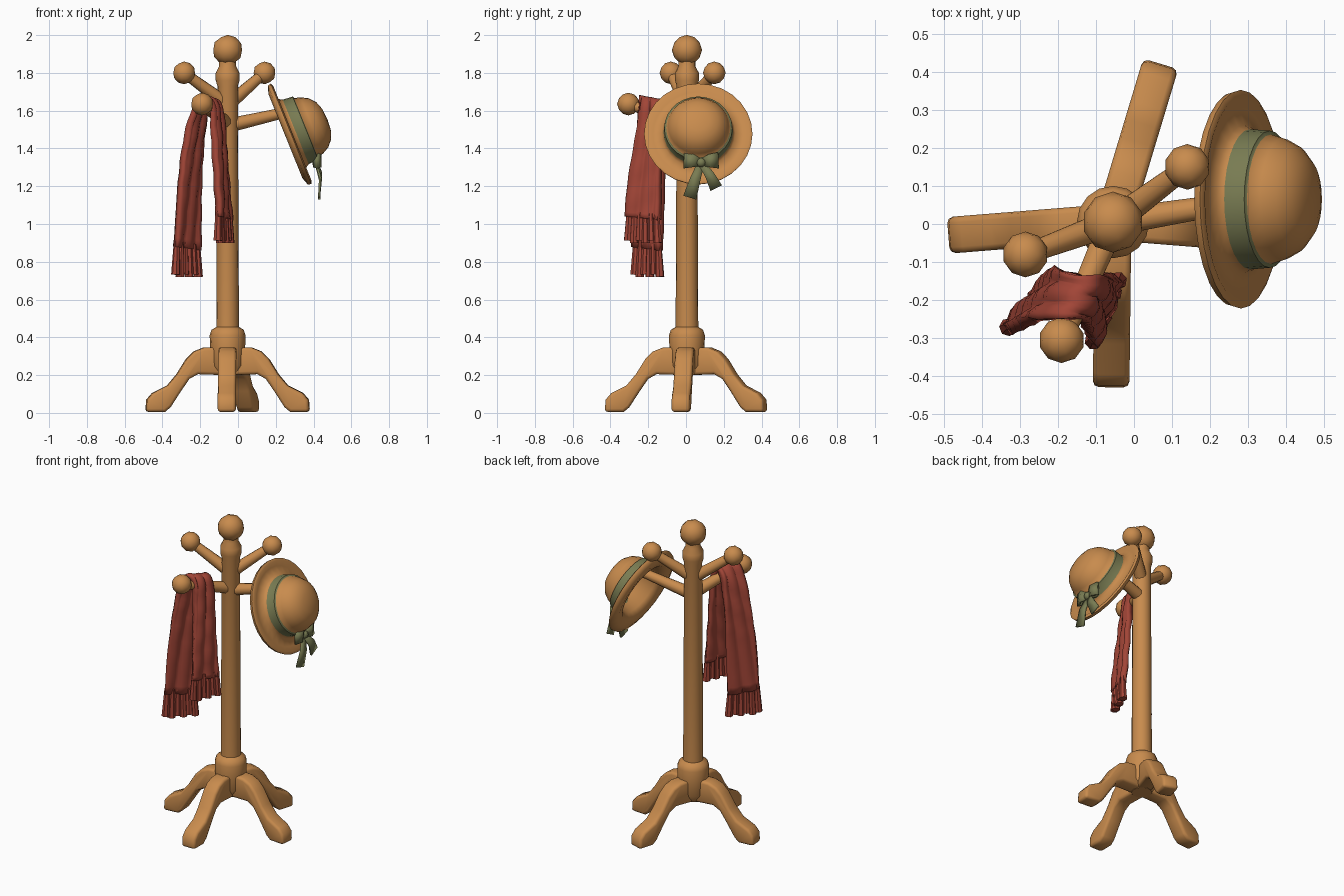
import bpy, bmesh, math
from mathutils import Vector, Matrix

if "Cube" in bpy.data.objects:
    bpy.data.objects.remove(bpy.data.objects["Cube"])


def material(name, rgb):
    m = bpy.data.materials.new(name)
    m.use_nodes = True
    m.diffuse_color = (*rgb, 1)
    m.node_tree.nodes["Principled BSDF"].inputs["Base Color"].default_value = (*rgb, 1)
    return m


WOOD = material("warm_wood", (0.58, 0.26, 0.075))
RED = material("brick_red_wool", (0.36, 0.06, 0.038))
GREEN = material("olive_ribbon", (0.19, 0.2, 0.085))
CENTRE = Vector((-0.055, 0.005, 0))


def finish(bm, name, mats, angle=50):
    bmesh.ops.recalc_face_normals(bm, faces=bm.faces)
    me = bpy.data.meshes.new(name)
    bm.to_mesh(me)
    bm.free()
    ob = bpy.data.objects.new(name, me)
    bpy.context.collection.objects.link(ob)
    for m in mats:
        me.materials.append(m)
    bpy.ops.object.select_all(action="DESELECT")
    ob.select_set(True)
    bpy.context.view_layer.objects.active = ob
    bpy.ops.object.shade_smooth_by_angle(angle=math.radians(angle))
    return ob


def lathe(profile, sides):
    """Spin (radius, height) points about z."""
    bm = bmesh.new()
    verts = [bm.verts.new((r, 0, z)) for r, z in profile]
    edges = [bm.edges.new(p) for p in zip(verts, verts[1:])]
    bmesh.ops.spin(bm, geom=verts + edges, cent=(0, 0, 0), axis=(0, 0, 1),
                   angle=math.tau, steps=sides)
    bmesh.ops.remove_doubles(bm, verts=bm.verts, dist=0.0005)
    return bm


def ball(name, centre, radius):
    bm = bmesh.new()
    bmesh.ops.create_icosphere(bm, subdivisions=2, radius=radius,
                               matrix=Matrix.Translation(centre))
    return finish(bm, name, [WOOD])


def rod(name, a, b, r1, r2, mat, sides=10):
    a, b = Vector(a), Vector(b)
    turn = (b - a).to_track_quat("Z", "Y").to_matrix().to_4x4()
    bm = bmesh.new()
    bmesh.ops.create_cone(bm, cap_ends=True, segments=sides, radius1=r1, radius2=r2,
                          depth=(b - a).length,
                          matrix=Matrix.Translation((a + b) / 2) @ turn)
    return finish(bm, name, [mat])


def sheet(name, rows, mat, thickness):
    """Skin a list of point rows and give it thickness."""
    bm = bmesh.new()
    grid = [[bm.verts.new(p) for p in row] for row in rows]
    for r0, r1 in zip(grid, grid[1:]):
        for k in range(len(r0) - 1):
            bm.faces.new((r0[k], r0[k + 1], r1[k + 1], r1[k]))
    ob = finish(bm, name, [mat])
    mod = ob.modifiers.new("thickness", "SOLIDIFY")
    mod.thickness = thickness
    mod.offset = 0
    return ob


# Turned post with hub and collar
post = finish(lathe([(0, 0.2), (0.06, 0.2), (0.09, 0.25), (0.095, 0.41), (0.085, 0.44),
                     (0.06, 0.455), (0.054, 1.73), (0.063, 1.76), (0.063, 1.8),
                     (0.045, 1.835), (0.045, 1.87), (0, 1.87)], 16), "post", [WOOD])
post.location = CENTRE
ball("top_finial", CENTRE + Vector((0, 0, 1.921)), 0.08)

# Four curved legs
LEG = [(0.02, 0.35), (0.13, 0.345), (0.18, 0.325), (0.22, 0.285), (0.27, 0.205),
       (0.32, 0.145), (0.4, 0.105), (0.43, 0.07), (0.435, 0.005), (0.335, 0.005),
       (0.305, 0.03), (0.25, 0.115), (0.205, 0.18), (0.16, 0.205), (0.02, 0.2)]


def leg(name, end):
    bm = bmesh.new()
    face = bm.faces.new([bm.verts.new((x, -0.048, z)) for x, z in LEG])
    new = bmesh.ops.extrude_face_region(bm, geom=[face])["geom"]
    bmesh.ops.translate(bm, vec=(0, 0.096, 0),
                        verts=[v for v in new if isinstance(v, bmesh.types.BMVert)])
    bmesh.ops.recalc_face_normals(bm, faces=bm.faces)
    rims = [e for e in bm.edges if e.calc_face_angle(0) > 1.3]
    bmesh.ops.bevel(bm, geom=rims, offset=0.016, segments=2, profile=0.5, affect="EDGES")
    ob = finish(bm, name, [WOOD])
    ob.location = CENTRE
    ob.rotation_euler.z = math.atan2(end[1] - CENTRE.y, end[0] - CENTRE.x)


leg("right_leg", (-0.49, -0.03))
leg("left_leg", (0.38, -0.03))
leg("front_leg", (-0.06, -0.43))
leg("back_leg", (0.07, 0.42))

# Pegs with round knobs
for name, root, tip, size in [("right_peg", 1.63, (-0.285, -0.08, 1.8), 0.06),
                              ("back_peg", 1.63, (0.14, 0.15, 1.8), 0.06),
                              ("scarf_peg", 1.53, (-0.19, -0.305, 1.635), 0.06),
                              ("hat_peg", 1.52, (0.29, 0.06, 1.6), 0.045)]:
    rod(name, CENTRE + Vector((0, 0, root)), tip, 0.038, 0.027, WOOD)
    ball(name + "_knob", tip, size)

# Hat with a ribbon band, tilted outward on its peg
HAT = [(0, 0.214), (0.06, 0.209), (0.105, 0.193), (0.14, 0.163), (0.16, 0.125),
       (0.17, 0.092), (0.18, 0.088), (0.184, 0.033), (0.195, 0.015), (0.24, 0.002),
       (0.272, 0.014), (0.287, 0.006), (0.282, -0.012), (0.24, -0.026), (0.19, -0.016),
       (0.165, 0.01), (0.152, 0.09), (0.12, 0.15), (0.06, 0.185), (0, 0.19)]
bm = lathe(HAT, 28)
for f in bm.faces:
    c = f.calc_center_median()
    f.material_index = int(math.hypot(c.x, c.y) > 0.17 and 0.035 < c.z < 0.091)
hat = finish(bm, "hat", [WOOD, GREEN], 60)
hat.location = (0.275, 0.065, 1.475)
hat.rotation_euler.y = math.radians(68)


# Ribbon bow: knot, two loops, two tails
def ribbon(name, path):
    rows = []
    for k, (p, width) in enumerate(path):
        q0, q1 = path[max(k - 1, 0)][0], path[min(k + 1, len(path) - 1)][0]
        d = Vector(q1) - Vector(q0)
        side = Vector((0, -d.z, d.y)).normalized() * width / 2
        rows.append([Vector(p) - side, Vector(p) + side])
    sheet(name, rows, GREEN, 0.012)


KNOT = Vector((0.412, 0.08, 1.325))
for name, s in [("right_bow", -1), ("left_bow", 1)]:
    for part, bulge in [("front", 0.025), ("back", -0.01)]:
        ribbon(f"{name}_loop_{part}",
               [(KNOT, 0.035), (KNOT + Vector((bulge, s * 0.045, 0.01)), 0.07),
                (KNOT + Vector((0.008, s * 0.09, 0.012)), 0.085)])
ribbon("right_bow_tail", [(KNOT, 0.035), ((0.435, 0.05, 1.24), 0.055),
                          ((0.43, 0.02, 1.14), 0.072)])
ribbon("left_bow_tail", [(KNOT, 0.035), ((0.44, 0.125, 1.26), 0.05),
                         ((0.432, 0.16, 1.19), 0.068)])
bm = bmesh.new()
bmesh.ops.create_icosphere(bm, subdivisions=2, radius=0.026,
                           matrix=Matrix.Translation(KNOT + Vector((0.006, 0, 0))))
finish(bm, "bow_knot", [GREEN])

# Scarf draped over its peg: inner edge xy, outer edge xy, height
DRAPE = [(-0.21, -0.13, -0.335, -0.275, 0.86), (-0.2, -0.125, -0.305, -0.27, 1.2),
         (-0.185, -0.125, -0.265, -0.255, 1.45), (-0.165, -0.13, -0.22, -0.25, 1.6),
         (-0.125, -0.14, -0.175, -0.25, 1.645), (-0.09, -0.14, -0.135, -0.25, 1.6),
         (-0.07, -0.14, -0.12, -0.27, 1.42), (-0.055, -0.14, -0.11, -0.3, 1.2),
         (-0.045, -0.14, -0.105, -0.315, 1.02)]


def blend(a, b, c, d, t):
    """Smooth curve through b and c."""
    return b + 0.5 * t * (c - a + t * (2 * a - 5 * b + 4 * c - d + t * (3 * (b - c) + d - a)))


last = len(DRAPE) - 1
rows = []
for k in range(last):
    around = [DRAPE[min(max(k + o, 0), last)] for o in (-1, 0, 1, 2)]
    for step in range(5 if k < last - 1 else 6):
        ix, iy, ox, oy, z = [blend(*vals, step / 5) for vals in zip(*around)]
        inner, outer = Vector((ix, iy, z)), Vector((ox, oy, z))
        across = (outer - inner).normalized()
        normal = Vector((across.y, -across.x, 0))
        row = []
        for j in range(13):
            u = j / 12
            fold = 0.007 * math.sin(u * 14 + z * 5) + 0.003 * math.sin(z * 40 + u * 5)
            row.append(inner.lerp(outer, u) + normal * fold + Vector((0, 0, 0.02 * u)))
        rows.append(row)
sheet("scarf", rows, RED, 0.036)

# Fringe at both ends of the scarf
for end, row, spread, drop in [("long", rows[0], 1.12, 0.72), ("short", rows[-1], 1.1, 0.9)]:
    middle = (row[0] + row[-1]) / 2
    for k in range(6):
        top = row[0].lerp(row[-1], (k + 0.5) / 6)
        low = middle + (top - middle) * spread
        low.z = drop + 0.012 * (k % 2)
        rod(f"{end}_fringe_{k + 1}", top + Vector((0, 0, 0.03)), low, 0.016, 0.024, RED, 7)
